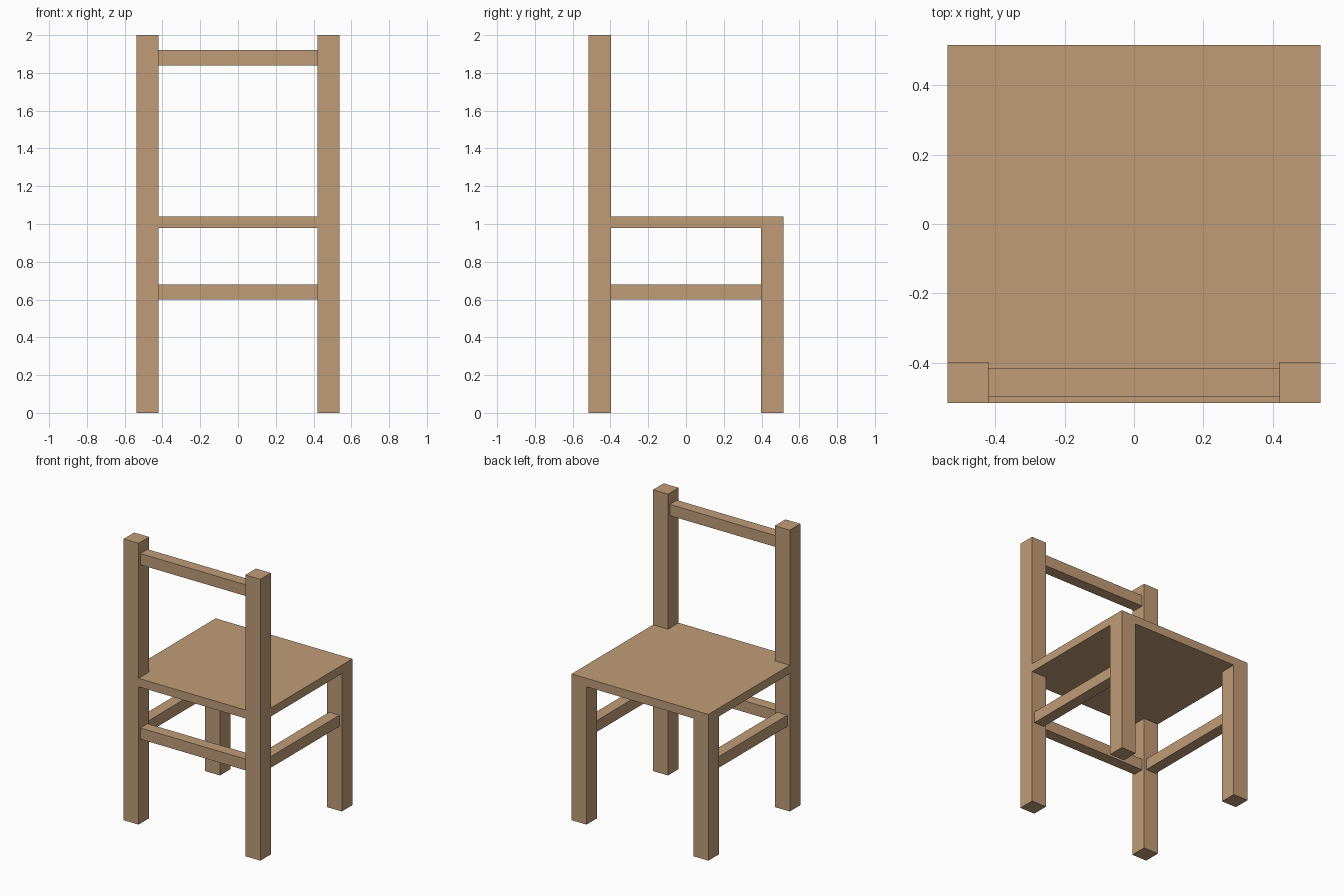
import bpy
import bmesh

cube = bpy.data.objects.get("Cube")
if cube:
    bpy.data.objects.remove(cube, do_unlink=True)

# Overall half sizes, and the inner faces of the posts
X, Y = 0.538, 0.517
XI, YI = 0.42, 0.398
SEAT_LOW, SEAT_TOP, HEIGHT = 0.98, 1.04, 2.0
RAIL = 0.04                      # half thickness of a rail
XR, YR = (X + XI) / 2, (Y + YI) / 2   # rail centre lines

wood = bpy.data.materials.new("light_wood")
wood.use_nodes = True
wood_colour = (0.53, 0.335, 0.185, 1)
wood.diffuse_color = wood_colour
bsdf = wood.node_tree.nodes["Principled BSDF"]
bsdf.inputs["Base Color"].default_value = wood_colour
bsdf.inputs["Roughness"].default_value = 0.7


def prism(name, outline, z0, z1):
    """Extrude a flat outline upwards from z0 to z1."""
    bm = bmesh.new()
    face = bm.faces.new([bm.verts.new((x, y, z0)) for x, y in outline])
    top = bmesh.ops.extrude_face_region(bm, geom=[face])["geom"]
    bmesh.ops.translate(bm, vec=(0, 0, z1 - z0),
                        verts=[v for v in top if isinstance(v, bmesh.types.BMVert)])
    bmesh.ops.recalc_face_normals(bm, faces=bm.faces)
    mesh = bpy.data.meshes.new(name)
    bm.to_mesh(mesh)
    bm.free()
    mesh.materials.append(wood)
    obj = bpy.data.objects.new(name, mesh)
    bpy.context.collection.objects.link(obj)
    return obj


def box(name, x0, x1, y0, y1, z0, z1):
    return prism(name, [(x0, y0), (x1, y0), (x1, y1), (x0, y1)], z0, z1)


# Seat, notched around the two tall posts
prism("seat", [(-XI, -Y), (XI, -Y), (XI, -YI), (X, -YI),
               (X, Y), (-X, Y), (-X, -YI), (-XI, -YI)], SEAT_LOW, SEAT_TOP)

# Posts, short legs and side rails on both sides
for side, s in (("left", 1), ("right", -1)):
    x0, x1 = sorted((s * XI, s * X))
    box(f"{side}_backrest_post", x0, x1, -Y, -YI, 0, HEIGHT)
    box(f"{side}_short_leg", x0, x1, YI, Y, 0, SEAT_LOW)
    box(f"{side}_side_rail", s * XR - RAIL, s * XR + RAIL, -YI, YI, 0.60, 0.68)

# Rails between the tall posts
for name, z in (("lower_rail", 0.60), ("backrest_rail", 1.84)):
    box(name, -XI, XI, -YR - RAIL, -YR + RAIL, z, z + 2 * RAIL)
